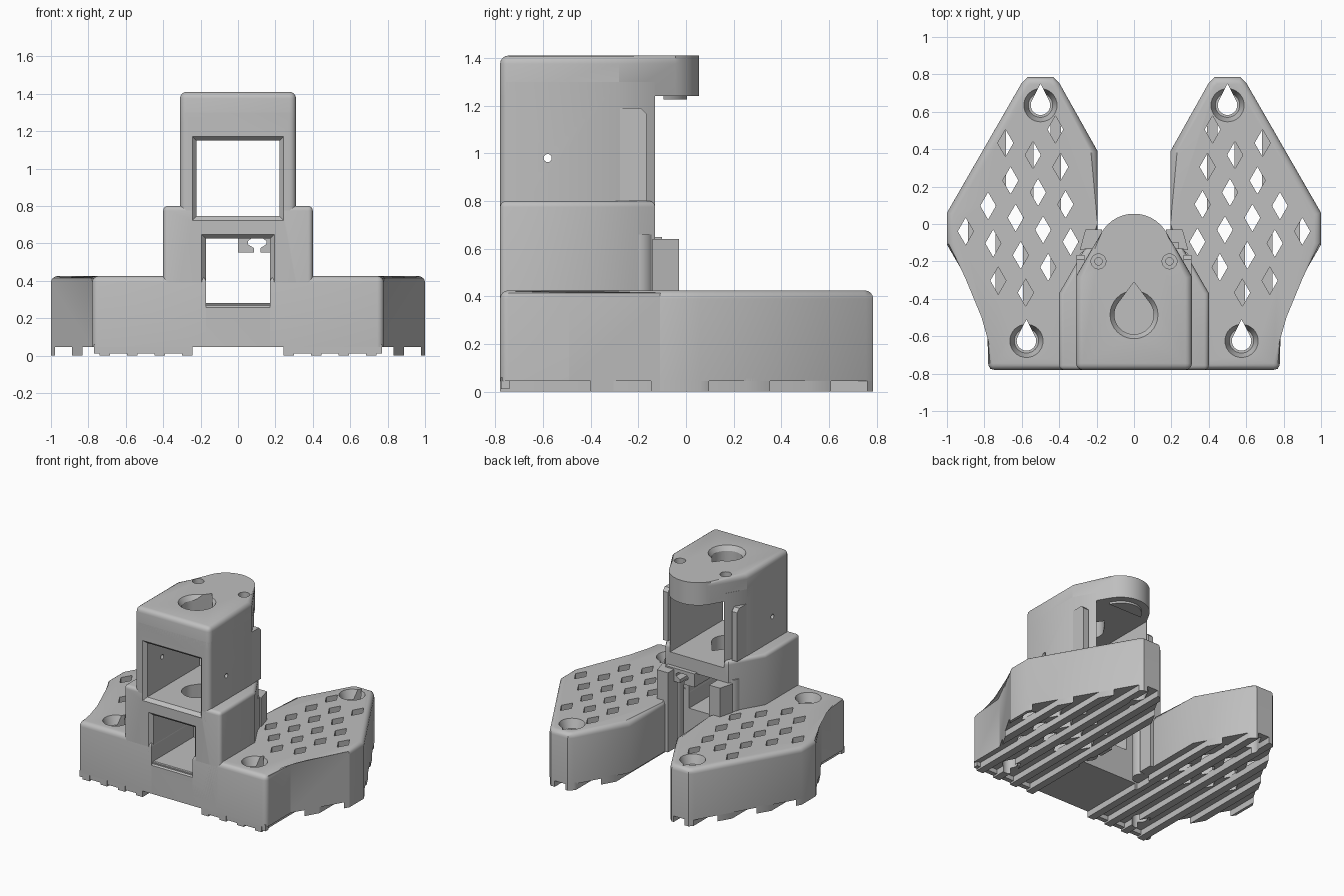
import bpy, bmesh, math
from mathutils import Vector
from mathutils.geometry import intersect_point_line

cube = bpy.data.objects.get("Cube")
if cube:
    bpy.data.objects.remove(cube)

grey = bpy.data.materials.new("light_grey")
grey.use_nodes = True
grey.diffuse_color = (0.52, 0.52, 0.52, 1)
grey.node_tree.nodes["Principled BSDF"].inputs["Base Color"].default_value = (0.52, 0.52, 0.52, 1)


def finish(bm, name):
    bmesh.ops.recalc_face_normals(bm, faces=bm.faces)
    mesh = bpy.data.meshes.new(name)
    bm.to_mesh(mesh)
    bm.free()
    mesh.materials.append(grey)
    ob = bpy.data.objects.new(name, mesh)
    bpy.context.collection.objects.link(ob)
    return ob


def add_prism(bm, pts, z0, z1, top_scale=1.0):
    """Extrude a flat outline from z0 to z1, optionally flaring the top."""
    n = len(pts)
    c = sum((Vector(p) for p in pts), Vector((0, 0))) / n
    tops = [c + (Vector(p) - c) * top_scale for p in pts]
    low = [bm.verts.new((x, y, z0)) for x, y in pts]
    high = [bm.verts.new((x, y, z1)) for x, y in tops]
    bm.faces.new(low[::-1])
    bm.faces.new(high)
    for i in range(n):
        j = (i + 1) % n
        bm.faces.new((low[i], low[j], high[j], high[i]))


def prism(name, pts, z0, z1, round_top=0.0, round_front=0.0):
    bm = bmesh.new()
    add_prism(bm, pts, z0, z1)
    edges = []
    for e in bm.edges:
        a, b = (v.co for v in e.verts)
        upright = abs(a.z - b.z) > 0.01
        if round_top and not upright and a.z > z1 - 0.001:
            edges.append(e)
        if round_front and upright and a.y < -0.77 and abs(a.x) > 0.2:
            edges.append(e)
    if edges:
        bmesh.ops.bevel(bm, geom=edges, offset=round_top or round_front,
                        segments=4, profile=0.5, affect='EDGES')
    return finish(bm, name)


def add_box(bm, x0, x1, y0, y1, z0, z1):
    add_prism(bm, [(x0, y0), (x1, y0), (x1, y1), (x0, y1)], z0, z1)


def box(name, *dims):
    bm = bmesh.new()
    add_box(bm, *dims)
    return finish(bm, name)


def modify(ob, kind, **settings):
    bpy.context.view_layer.objects.active = ob
    mod = ob.modifiers.new(kind, kind)
    for key, value in settings.items():
        setattr(mod, key, value)
    bpy.ops.object.modifier_apply(modifier=mod.name)


def cut(ob, cutter, operation='DIFFERENCE', keep=False):
    cutter.hide_render = True
    modify(ob, 'BOOLEAN', object=cutter, operation=operation, solver='EXACT')
    if not keep:
        bpy.data.objects.remove(cutter)


def circle(x, y, r, n=32):
    return [(x + r * math.cos(i * math.tau / n), y + r * math.sin(i * math.tau / n)) for i in range(n)]


def teardrop(x, y, r, tip, n=28):
    a = math.acos(r / tip)
    start, span = math.pi / 2 + a, math.tau - 2 * a
    arc = [(x + r * math.cos(start + span * i / n), y + r * math.sin(start + span * i / n))
           for i in range(n + 1)]
    return arc + [(x, y + tip)]


def both_sides(half):
    return half + [(-x, y) for x, y in reversed(half)]


def window(half, z0, z1):
    """Straight opening through the front with a flared outer rim."""
    bm = bmesh.new()
    add_box(bm, -half, half, -0.755, 0.5, z0, z1)
    front = [v for v in bm.verts if v.co.y < -0.7]
    face = next(f for f in bm.faces if all(v in front for v in f.verts))
    out = bmesh.ops.extrude_discrete_faces(bm, faces=[face])["faces"][0]
    mid = (z0 + z1) / 2
    for v in out.verts:
        v.co.x += math.copysign(0.04, v.co.x)
        v.co.z += math.copysign(0.04, v.co.z - mid)
        v.co.y = -0.8
    return finish(bm, "window_cutter")


# Wings of the base, built on one side and mirrored
outline = [(0.17, -0.78), (0.78, -0.78), (0.78, -0.49), (1, -0.11), (1, 0.06), (0.6, 0.755),
           (0.57, 0.785), (0.43, 0.785), (0.4, 0.755), (0.195, 0.39), (0.195, 0),
           (0.2, -0.13), (0.26, -0.14), (0.26, -0.28), (0.17, -0.28)]
wings = prism("base_wings", outline, 0.045, 0.425, 0.035, 0.035)
drops = [(0.5, 0.635), (0.575, -0.625)]


def edge_distance(p):
    best = 9
    for i, a in enumerate(outline[1:11]):
        b = outline[i + 2]
        q, t = intersect_point_line(p, Vector(a), Vector(b))
        t = min(max(t, 0), 1)
        best = min(best, (p - Vector(a).lerp(Vector(b), t)).length)
    return best


def inside(p):
    hit = False
    for (ax, ay), (bx, by) in zip(outline, outline[1:] + outline[:1]):
        if (ay > p.y) != (by > p.y) and p.x < ax + (p.y - ay) * (bx - ax) / (by - ay):
            hit = not hit
    return hit


# Diamond lattice and screw holes through the wings
holes = bmesh.new()
for i in range(-6, 7):
    for j in range(-6, 7):
        p = Vector((0.54 + 0.147 * i - 0.027 * j, 0.369 + 0.064 * i - 0.2 * j))
        clear = all((p - Vector(d)).length > 0.145 for d in drops)
        tower = p.y < -0.1 and p.x < 0.3 - 0.58 * (p.y + 0.1)
        if inside(p) and edge_distance(p) > 0.075 and clear and p.y > -0.48 and not tower:
            add_prism(holes, [(p.x - 0.042, p.y), (p.x, p.y - 0.073),
                              (p.x + 0.042, p.y), (p.x, p.y + 0.073)], -0.1, 0.6)
sinks = bmesh.new()
for x, y in drops:
    add_prism(holes, teardrop(x, y, 0.052, 0.115), -0.1, 0.6)
    add_prism(sinks, circle(x, y, 0.065), 0.36, 0.44, 1.45)
cut(wings, finish(holes, "hole_cutter"))
cut(wings, finish(sinks, "sink_cutter"))

# Parallel rails under the wings, trimmed to the wing outline
bm = bmesh.new()
for k in range(6):
    x = 1.007 - 0.147 * k
    add_box(bm, x - 0.028, x + 0.028, -0.9, 0.9, 0, 0.06)
rails = finish(bm, "bottom_rails")
cut(rails, prism("trim", outline, -0.1, 0.055), 'INTERSECT')
bm = bmesh.new()
for x, y in drops:
    add_prism(bm, teardrop(x, y, 0.052, 0.115), -0.1, 0.6)
cut(rails, finish(bm, "rail_hole_cutter"))
front_strip = box("front_strip", 0.26, 0.77, -0.775, -0.74, 0.012, 0.06)

# Posts, tabs and ears beside the openings
posts = prism("screw_posts", circle(0.237, -0.2, 0.065), 0.045, 0.66)
tabs = prism("rear_tabs", [(0.17, -0.14), (0.29, -0.14), (0.26, -0.03), (0.17, -0.03)], 0.045, 0.64)
ears = prism("side_ears", [(0.8, -0.3), (1.19, -0.3), (1.19, -0.19), (1.165, -0.165), (0.8, -0.165)], 0.265, 0.308)
for v in ears.data.vertices:
    v.co = (v.co.z, v.co.y, v.co.x)
ears.data.flip_normals()
for ob in (wings, rails, front_strip, posts, tabs, ears):
    modify(ob, 'MIRROR', use_mirror_merge=False)

# Lower and upper tower bodies
lower = prism("lower_tower", both_sides([(0.4, -0.78), (0.4, -0.37), (0.262, -0.13)]), 0.045, 0.8, 0.025, 0.025)
upper = prism("upper_tower", both_sides([(0.31, -0.78), (0.31, -0.28), (0.224, -0.13)]), 0.7, 1.3, 0, 0.035)
arc = [(0.2 * math.cos(math.radians(a)), -0.145 + 0.2 * math.sin(math.radians(a))) for a in range(30, 151, 8)]
cap = prism("rounded_cap", [(-0.31, -0.28), (-0.31, -0.78), (0.31, -0.78), (0.31, -0.28)] + arc,
            1.24, 1.41, 0.035, 0.035)
lip = prism("cap_lip", [(x * 0.8, y - 0.05) for x, y in arc], 1.225, 1.25)

high_window = window(0.222, 0.745, 1.15)
cut(lower, high_window, keep=True)
cut(upper, high_window)
cut(lower, window(0.172, 0.28, 0.625))
cut(lower, box("rear_cutter", -0.26, 0.26, -0.28, 0.1, -0.1, 0.64))
cut(upper, box("room_cutter", -0.222, 0.222, -0.7, 0.1, 0.6, 1.35))
bm = bmesh.new()
add_prism(bm, teardrop(0, -0.485, 0.105, 0.175), 0.6, 0.78)
cut(lower, finish(bm, "floor_hole_cutter"))
bar = box("front_bar", -0.19, 0.19, -0.77, -0.28, 0.05, 0.275)

# Top opening and screw recesses in the cap
bm = bmesh.new()
add_prism(bm, teardrop(0, -0.485, 0.105, 0.175), 1.1, 1.5)
for s in (-1, 1):
    add_prism(bm, circle(s * 0.19, -0.2, 0.04, 20), 1.37, 1.5)
cut(cap, finish(bm, "cap_hole_cutter"))
bm = bmesh.new()
add_prism(bm, circle(0, -0.485, 0.104), 1.375, 1.42, 1.3)
for s in (-1, 1):
    add_prism(bm, circle(s * 0.19, -0.2, 0.02, 16), 1.28, 1.38)
cut(cap, finish(bm, "cap_sink_cutter"))

# Small cross hole through the side walls
bm = bmesh.new()
add_prism(bm, circle(-0.98, -0.58, 0.017, 16), -0.5, 0.5)
for v in bm.verts:
    v.co = (v.co.z, v.co.y, -v.co.x)
cut(upper, finish(bm, "pin_hole_cutter"))

# Slotted bracket under the floor on one side
bracket = box("slotted_bracket", 0, 0.24, -0.3, -0.1, 0.55, 0.65)
slot = [(0.085, 0.54), (0.12, 0.54), (0.12, 0.575), (0.152, 0.595), (0.152, 0.612), (0.135, 0.625),
        (0.07, 0.625), (0.053, 0.612), (0.053, 0.595), (0.085, 0.575)]
bm = bmesh.new()
add_prism(bm, slot, -0.5, 0.1)
for v in bm.verts:
    v.co = (v.co.x, v.co.z, v.co.y)
cut(bracket, finish(bm, "slot_cutter"))

# Smooth rounded edges while keeping sharp corners
for ob in list(bpy.context.collection.objects):
    if ob.type == 'MESH' and ob.data.materials and ob.data.materials[0] == grey:
        bpy.ops.object.select_all(action='DESELECT')
        ob.select_set(True)
        bpy.context.view_layer.objects.active = ob
        bpy.ops.object.shade_smooth_by_angle(angle=math.radians(30))
